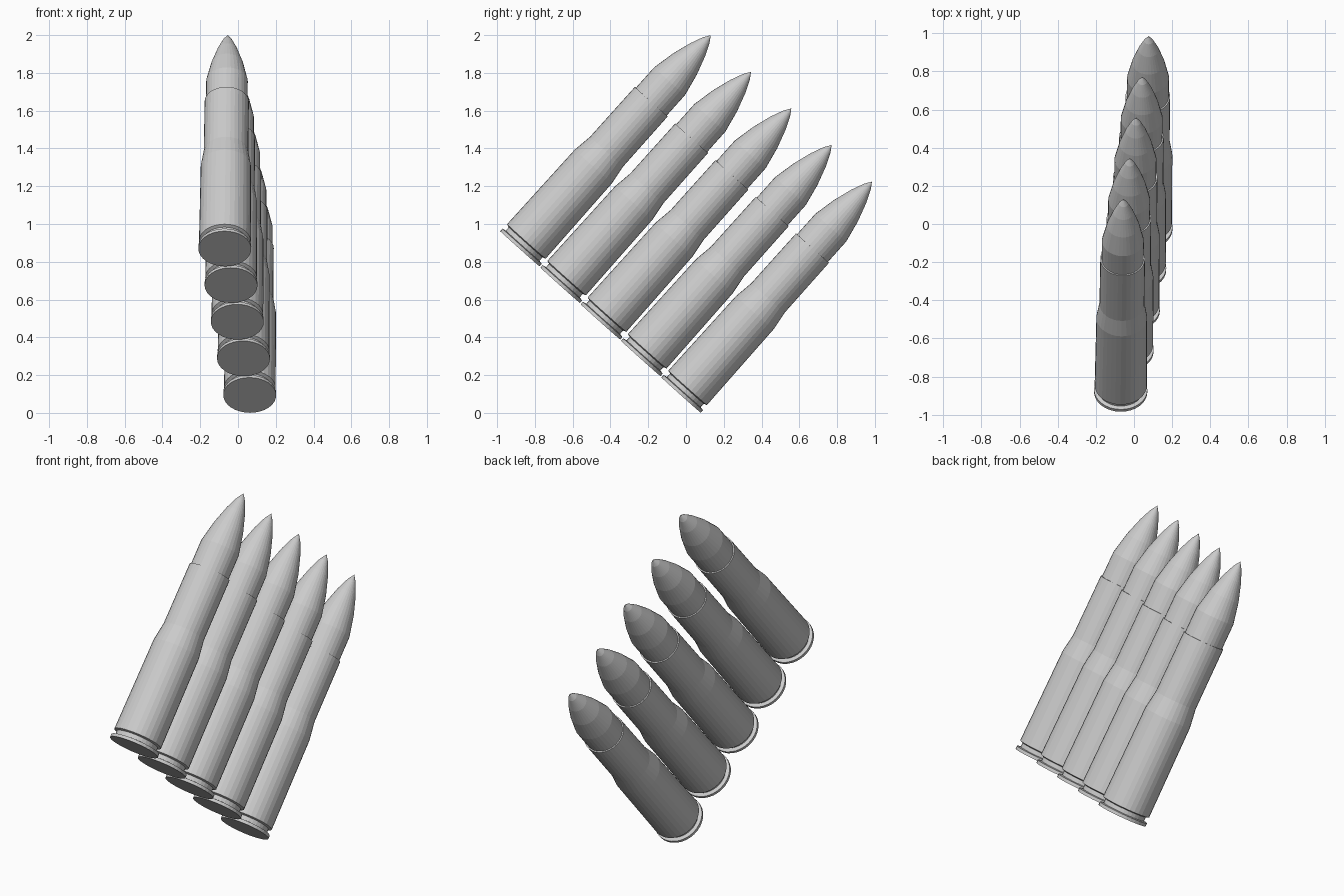
import bpy, bmesh, math
from mathutils import Vector

if "Cube" in bpy.data.objects:
    bpy.data.objects.remove(bpy.data.objects["Cube"])

SIDES = 32
FIRST_BASE = Vector((-0.07, -0.880, 0.869))
STEP = Vector((0.033, 0.2135, -0.1938))
AXIS = Vector((0.015, 1.011, 1.131))
ROT = AXIS.to_track_quat('Z', 'Y')

# (radius, distance along the axis)
CASE = [(0, 0), (0.14, 0), (0.14, 0.018), (0.12, 0.022), (0.12, 0.046),
        (0.137, 0.052), (0.133, 0.585), (0.118, 0.69), (0.117, 1.045), (0, 1.045)]
BULLET = [(0, 1.0), (0.110, 1.0), (0.110, 1.19), (0.085, 1.31),
          (0.053, 1.412), (0.024, 1.48), (0, AXIS.length)]


def lathe(name, profile, location):
    """Turn a profile around its own axis and place it tilted in the row."""
    bm = bmesh.new()
    verts = [bm.verts.new((r, 0, h)) for r, h in profile]
    edges = [bm.edges.new(pair) for pair in zip(verts, verts[1:])]
    bmesh.ops.spin(bm, geom=verts + edges, cent=(0, 0, 0), axis=(0, 0, 1),
                   angle=math.tau, steps=SIDES)
    bmesh.ops.remove_doubles(bm, verts=bm.verts, dist=0.0005)
    bmesh.ops.recalc_face_normals(bm, faces=bm.faces)
    mesh = bpy.data.meshes.new(name)
    bm.to_mesh(mesh)
    bm.free()
    obj = bpy.data.objects.new(name, mesh)
    bpy.context.collection.objects.link(obj)
    obj.rotation_mode = 'QUATERNION'
    obj.rotation_quaternion = ROT
    obj.location = location
    return obj


# Row of five cartridges, each a rimmed case with a pointed bullet
for i in range(5):
    base = FIRST_BASE + STEP * i
    lathe(f"case_{i + 1}", CASE, base)
    lathe(f"bullet_{i + 1}", BULLET, base)
